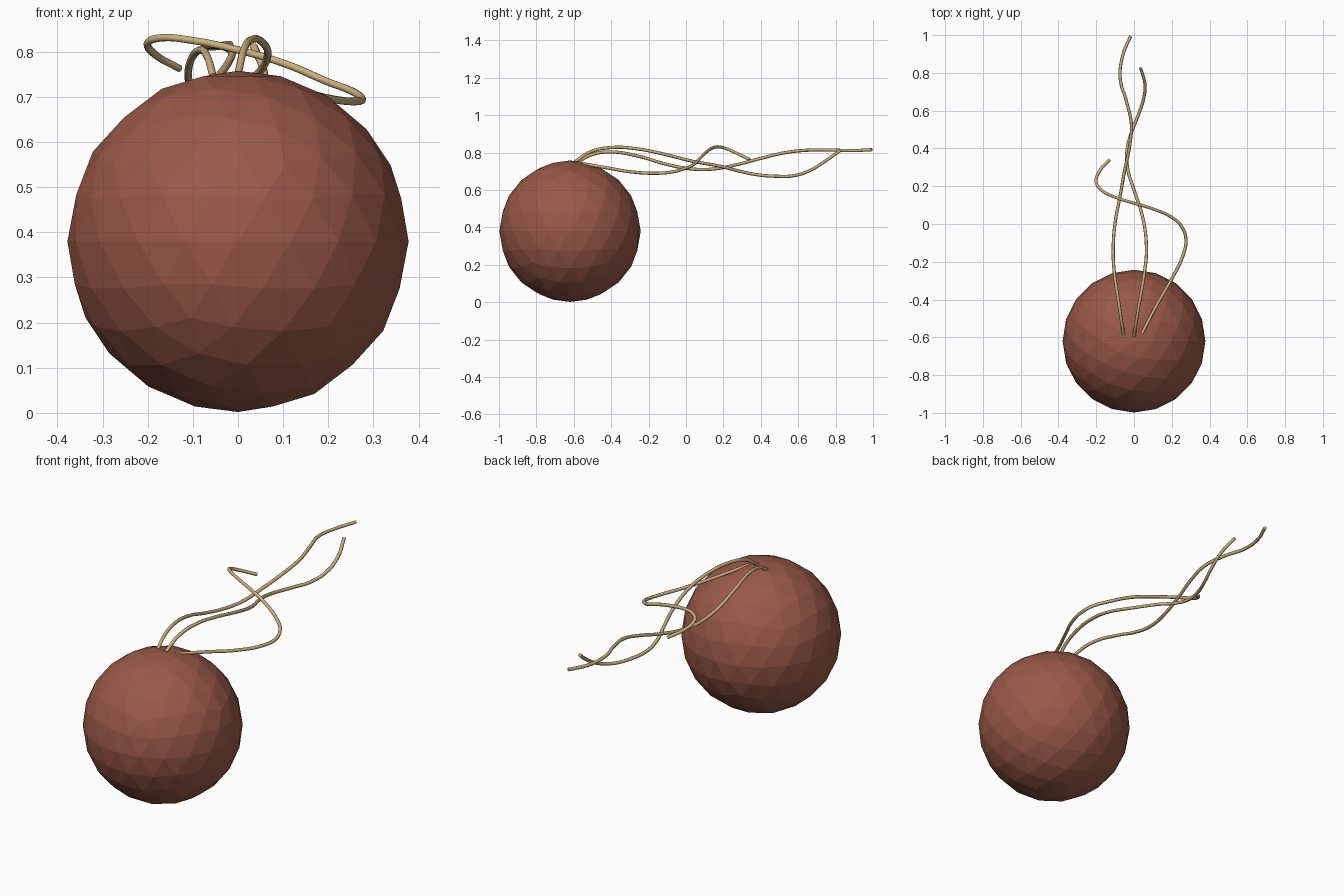
import bpy

def material(name, rgb):
    m = bpy.data.materials.new(name)
    m.diffuse_color = (*rgb, 1)
    return m

skin = material("red_brown", (0.32, 0.10, 0.065))
tan = material("tan", (0.60, 0.43, 0.20))

# Faceted ball
bpy.ops.mesh.primitive_ico_sphere_add(subdivisions=3, radius=0.378, location=(0, -0.62, 0.38))
ball = bpy.context.object
ball.name = "ball"
ball.data.materials.append(skin)

# Trailing strands: round tubes through a few path points
def strand(name, pts, r=0.0085):
    c = bpy.data.curves.new(name, 'CURVE')
    c.dimensions = '3D'
    c.bevel_depth = r
    c.bevel_resolution = 2
    c.resolution_u = 6
    c.use_fill_caps = True
    s = c.splines.new('BEZIER')
    s.bezier_points.add(len(pts) - 1)
    for b, p in zip(s.bezier_points, pts):
        b.co = p
        b.handle_left_type = b.handle_right_type = 'AUTO'
    c.materials.append(tan)
    o = bpy.data.objects.new(name, c)
    bpy.context.collection.objects.link(o)

strand("left_strand", [
    (-0.055, -0.585, 0.745), (-0.067, -0.51, 0.787), (-0.082, -0.41, 0.804),
    (-0.105, -0.25, 0.78), (-0.11, -0.12, 0.742), (-0.098, 0.02, 0.714),
    (-0.075, 0.14, 0.712), (-0.05, 0.28, 0.738), (-0.022, 0.42, 0.775),
    (-0.014, 0.53, 0.80), (-0.04, 0.65, 0.813), (-0.073, 0.77, 0.814),
    (-0.06, 0.89, 0.811), (-0.018, 0.995, 0.816)])

strand("middle_strand", [
    (0.0, -0.595, 0.75), (0.013, -0.51, 0.805), (0.033, -0.39, 0.828),
    (0.055, -0.26, 0.82), (0.066, -0.13, 0.795), (0.045, 0.04, 0.753),
    (0.0, 0.18, 0.728), (-0.033, 0.29, 0.70), (-0.038, 0.38, 0.682),
    (-0.015, 0.48, 0.674), (0.02, 0.57, 0.676), (0.05, 0.66, 0.703),
    (0.058, 0.74, 0.752), (0.035, 0.825, 0.812)])

strand("right_strand", [
    (0.043, -0.577, 0.745), (0.12, -0.43, 0.72), (0.2, -0.29, 0.697),
    (0.26, -0.165, 0.69), (0.275, -0.08, 0.696), (0.25, -0.01, 0.714),
    (0.2, 0.035, 0.733), (0.1, 0.08, 0.775), (0.0, 0.11, 0.804),
    (-0.1, 0.142, 0.825), (-0.17, 0.178, 0.831), (-0.2, 0.22, 0.82),
    (-0.185, 0.275, 0.795), (-0.13, 0.34, 0.763)])
